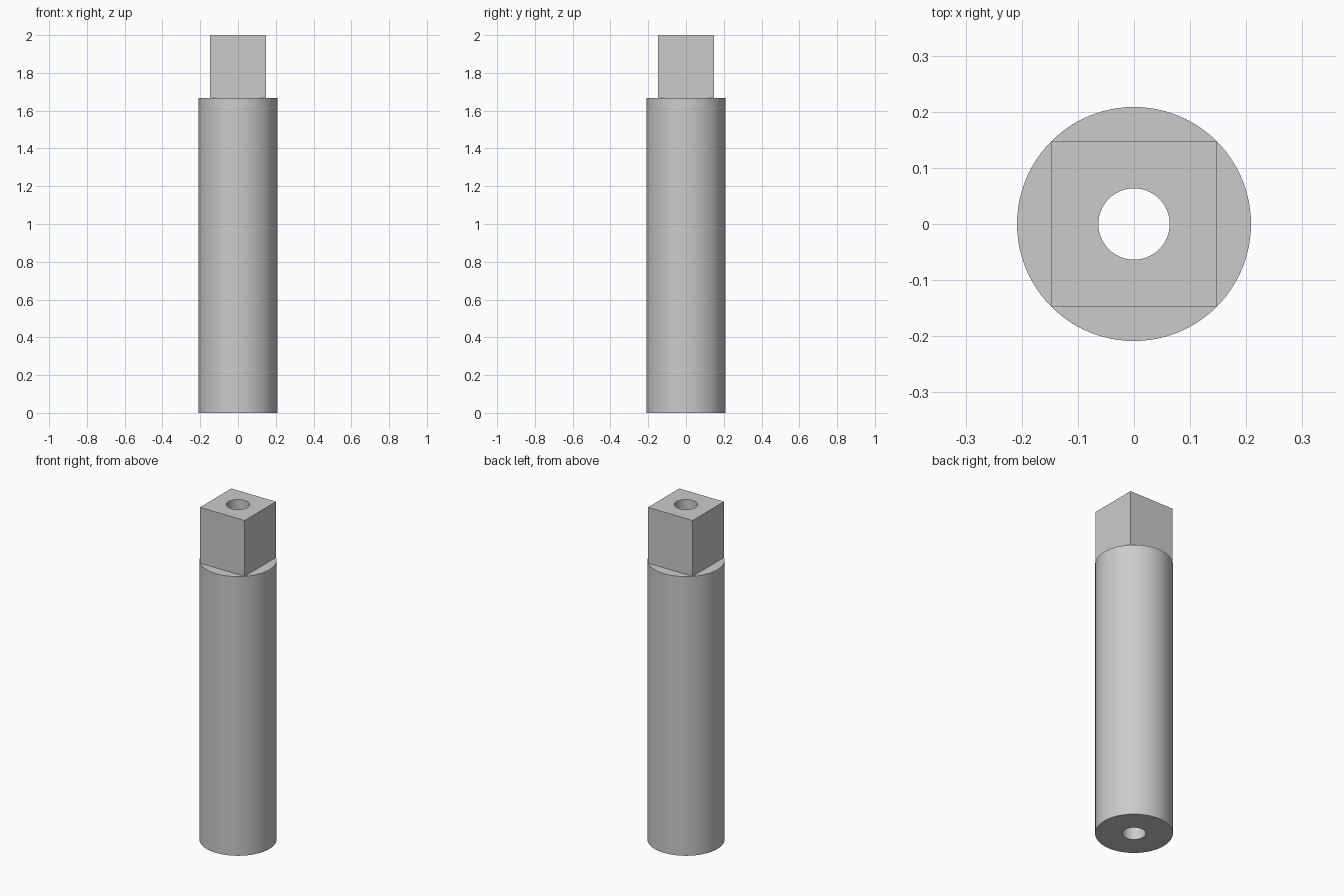
import bpy, bmesh, math

if "Cube" in bpy.data.objects:
    bpy.data.objects.remove(bpy.data.objects["Cube"])

SIDES = 96            # divisible by 8 so ring points land on the square corners
BODY_R = 0.2085
BORE_R = 0.0635
HALF = BODY_R / math.sqrt(2)   # square corners touch the body rim
SHOULDER_Z, TOP_Z = 1.667, 2.0


def ring(bm, z, radius=None):
    """Ring of points: a circle, or a square when no radius is given."""
    points = []
    for i in range(SIDES):
        a = 2 * math.pi * i / SIDES
        c, s = math.cos(a), math.sin(a)
        r = radius or HALF / max(abs(c), abs(s))
        points.append(bm.verts.new((r * c, r * s, z)))
    return points


# Round body, square drive end and through bore as one closed skin
bm = bmesh.new()
rings = [
    ring(bm, 0, BORE_R),
    ring(bm, 0, BODY_R),
    ring(bm, SHOULDER_Z, BODY_R),
    ring(bm, SHOULDER_Z),
    ring(bm, TOP_Z),
    ring(bm, TOP_Z, BORE_R),
]
for lower, upper in zip(rings, rings[1:] + rings[:1]):
    for i in range(SIDES):
        j = (i + 1) % SIDES
        bm.faces.new((lower[i], lower[j], upper[j], upper[i]))
bmesh.ops.remove_doubles(bm, verts=bm.verts, dist=1e-5)
bmesh.ops.recalc_face_normals(bm, faces=bm.faces)

mesh = bpy.data.meshes.new("square_ended_tube")
bm.to_mesh(mesh)
bm.free()
tube = bpy.data.objects.new("square_ended_tube", mesh)
bpy.context.collection.objects.link(tube)

# Plain grey finish
grey = bpy.data.materials.new("light_grey")
grey.diffuse_color = (0.6, 0.6, 0.6, 1)
grey.use_nodes = True
grey.node_tree.nodes["Principled BSDF"].inputs["Base Color"].default_value = grey.diffuse_color
mesh.materials.append(grey)

# Smooth round walls, sharp rims and square corners
bpy.context.view_layer.objects.active = tube
tube.select_set(True)
bpy.ops.object.shade_smooth_by_angle(angle=math.radians(30))
